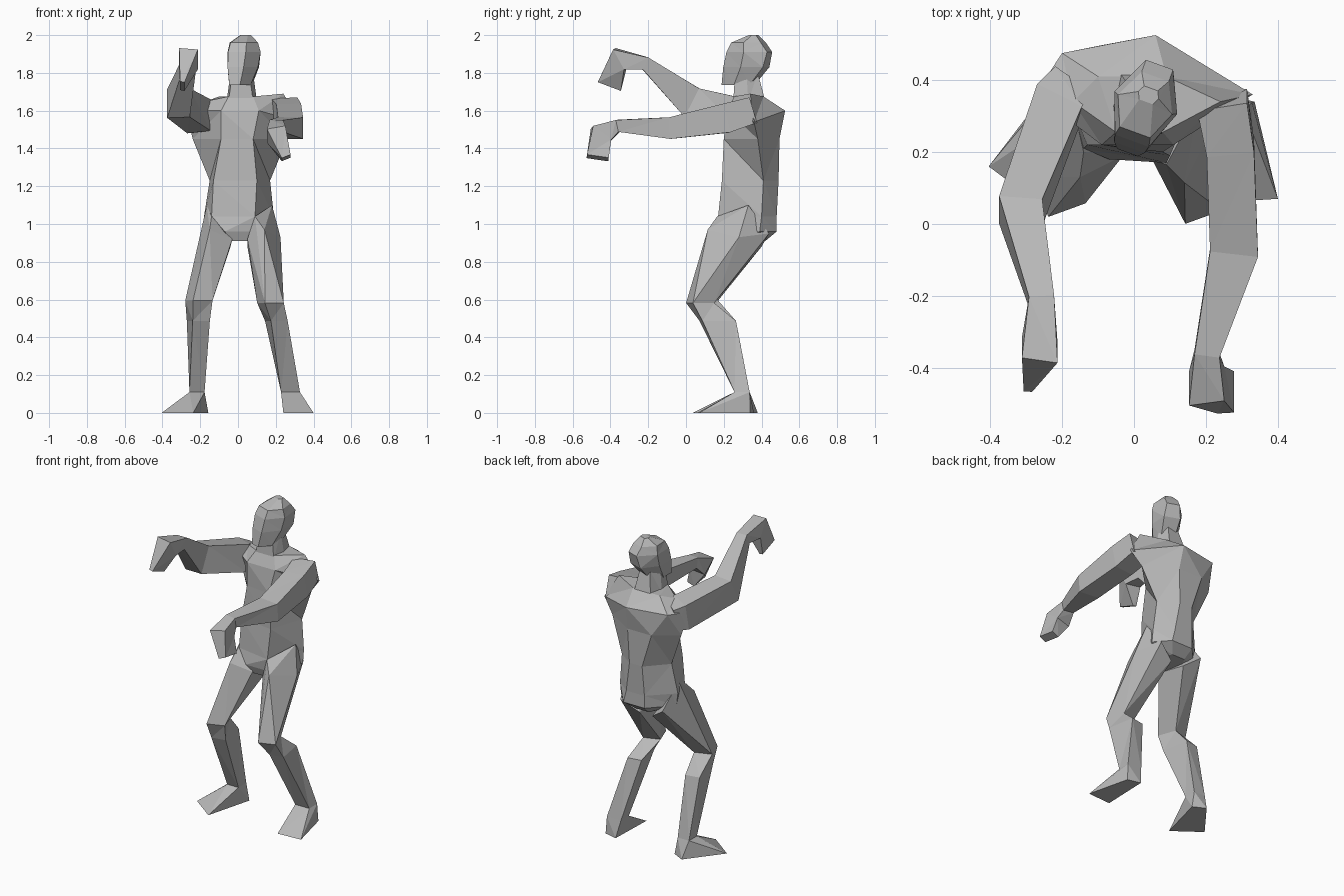
import bpy
import bmesh
from math import radians
from mathutils import Matrix, Vector

default_cube = bpy.data.objects.get("Cube")
if default_cube:
    bpy.data.objects.remove(default_cube, do_unlink=True)

# One plain grey for the whole figure
grey = bpy.data.materials.new("plain_grey")
grey.use_nodes = True
grey_value = (0.48, 0.48, 0.48, 1)
grey.diffuse_color = grey_value
grey.node_tree.nodes["Principled BSDF"].inputs["Base Color"].default_value = grey_value


def finish(name, bm):
    """Turn a bmesh into a flat shaded grey object."""
    bmesh.ops.recalc_face_normals(bm, faces=bm.faces)
    mesh = bpy.data.meshes.new(name)
    bm.to_mesh(mesh)
    bm.free()
    mesh.materials.append(grey)
    part = bpy.data.objects.new(name, mesh)
    bpy.context.collection.objects.link(part)
    return part


def loft(name, rings):
    """Skin a stack of rings and cap both ends."""
    bm = bmesh.new()
    loops = [[bm.verts.new(point) for point in ring] for ring in rings]
    for lower, upper in zip(loops, loops[1:]):
        count = len(lower)
        for i in range(count):
            j = (i + 1) % count
            bm.faces.new((lower[i], lower[j], upper[j], upper[i]))
    bm.faces.new(loops[0])
    bm.faces.new(loops[-1])
    bmesh.ops.triangulate(bm, faces=bm.faces[:])
    return finish(name, bm)


def hull(name, points):
    bm = bmesh.new()
    for point in points:
        bm.verts.new(point)
    bmesh.ops.convex_hull(bm, input=bm.verts[:])
    return finish(name, bm)


def limb(name, joints):
    """Four-sided tube; each joint is (centre, half width, half thickness)."""
    centres = [Vector(joint[0]) for joint in joints]
    rings = []
    for i, (centre, width, thickness) in enumerate(joints):
        here = centres[i]
        tangent = Vector()
        if i > 0:
            tangent += (here - centres[i - 1]).normalized()
        if i < len(centres) - 1:
            tangent += (centres[i + 1] - here).normalized()
        tangent.normalize()
        side = Vector((1, 0, 0))
        side = (side - tangent * side.dot(tangent)).normalized()
        across = tangent.cross(side)
        rings.append([here + side * width * a + across * thickness * b
                      for a, b in ((-1, -1), (1, -1), (1, 1), (-1, 1))])
    return loft(name, rings)


def body_ring(z, front, back, sides, front_skew=0, back_skew=0, lean=0, drop=(0, 0)):
    """Six-point ring; each group is (left x, right x, y).
    Skews move the right corners in depth, lean moves the left side back,
    drop lowers the left and right sides."""
    return [Vector((front[1], front[2] + front_skew, z)), Vector((front[0], front[2], z)),
            Vector((sides[0], sides[2] + lean, z - drop[0])),
            Vector((back[0], back[2], z)), Vector((back[1], back[2] + back_skew, z)),
            Vector((sides[1], sides[2], z - drop[1]))]


def level_square(x, y, z, width, depth, turn=0):
    spin = Matrix.Rotation(radians(turn), 4, "Z")
    return [Vector((x, y, z)) + spin @ Vector((a * width, b * depth, 0))
            for a, b in ((-1, -1), (1, -1), (1, 1), (-1, 1))]


# Torso, from crotch to collar
loft("torso", [
    body_ring(0.91, (0.05, -0.03, 0.20), (0.06, -0.03, 0.42), (0.12, -0.09, 0.30)),
    body_ring(0.96, (0.07, -0.07, 0.18), (0.11, -0.04, 0.48), (0.19, -0.17, 0.34), lean=0.05),
    body_ring(1.04, (0.09, -0.14, 0.17), (0.09, -0.04, 0.48), (0.19, -0.18, 0.34),
              front_skew=0.04, lean=0.06),
    body_ring(1.23, (0.10, -0.13, 0.19), (0.06, -0.03, 0.49), (0.17, -0.15, 0.36),
              front_skew=0.03, lean=0.05),
    body_ring(1.45, (0.08, -0.09, 0.20), (0.07, -0.10, 0.495), (0.26, -0.24, 0.39),
              front_skew=0.02, lean=-0.01),
    body_ring(1.60, (0.11, -0.09, 0.22), (0.06, -0.20, 0.525), (0.33, -0.275, 0.36),
              back_skew=-0.05, drop=(0.06, 0)),
    body_ring(1.675, (0.08, -0.05, 0.255), (0.09, -0.10, 0.41), (0.24, -0.17, 0.34),
              drop=(-0.015, 0.025)),
])

# Neck
loft("neck", [
    body_ring(1.65, (0.08, -0.05, 0.25), (0.08, -0.04, 0.42), (0.10, -0.06, 0.33)),
    body_ring(1.80, (0.06, -0.03, 0.26), (0.06, -0.01, 0.38), (0.08, -0.04, 0.32)),
])

# Head, built facing forward and turned a little to its right
head_turn = Matrix.Translation((0.03, 0.33, 0)) @ Matrix.Rotation(radians(-20), 4, "Z")
head_rings = []
for z, front, back, brow, cheek, nape in (
        (1.735, -0.14, 0.02, 0.03, 0.06, 0.04),
        (1.83, -0.125, 0.10, 0.045, 0.085, 0.05),
        (1.91, -0.105, 0.12, 0.05, 0.093, 0.04),
        (1.96, -0.08, 0.085, 0.045, 0.08, 0.04),
        (2.0, 0.01, 0.05, 0.02, 0.03, 0.02)):
    ring = body_ring(z, (brow, -brow, front), (nape, -nape, back),
                     (cheek, -cheek, (front + back) / 2))
    head_rings.append([head_turn @ point for point in ring])
loft("head", head_rings)

# Arms with drooping hands: inner shoulder, shoulder, elbow, wrist, knuckles, fingertips
limb("left_arm", [
    ((0.245, 0.345, 1.60), 0.07, 0.07),
    ((0.268, 0.21, 1.56), 0.066, 0.078),
    ((0.278, -0.08, 1.508), 0.067, 0.057),
    ((0.203, -0.36, 1.52), 0.035, 0.032),
    ((0.202, -0.45, 1.475), 0.05, 0.06),
    ((0.255, -0.468, 1.35), 0.025, 0.058),
])
limb("right_arm", [
    ((-0.17, 0.39, 1.56), 0.06, 0.07),
    ((-0.207, 0.34, 1.57), 0.07, 0.085),
    ((-0.315, 0.035, 1.64), 0.06, 0.085),
    ((-0.257, -0.215, 1.85), 0.035, 0.035),
    ((-0.262, -0.35, 1.875), 0.05, 0.06),
    ((-0.295, -0.405, 1.73), 0.012, 0.065),
])


def leg(side, hip, knee, calf, ankle, sole):
    """Thigh hull from hip points to a knee square, then shin and wedge foot."""
    knee, calf, ankle = (level_square(*level) for level in (knee, calf, ankle))
    hull(side + "_thigh", [Vector(point) for point in hip] + knee)
    loft(side + "_shin", [knee, calf, ankle])
    hull(side + "_foot", ankle + [Vector((x, y, 0)) for x, y in sole])


# Bent legs with feet splayed outwards
leg("left",
    [(0.05, 0.18, 0.92), (0.09, 0.165, 1.04), (0.14, 0.115, 0.97), (0.225, 0.28, 0.93),
     (0.18, 0.33, 1.1), (0.16, 0.44, 0.95), (0.05, 0.40, 0.88)],
    (0.172, 0.075, 0.582, 0.053, 0.06, 20),
    (0.203, 0.168, 0.487, 0.045, 0.09, 10),
    (0.278, 0.297, 0.11, 0.05, 0.04),
    [(0.24, 0.06), (0.40, 0.07), (0.335, 0.34), (0.25, 0.36)])
leg("right",
    [(-0.03, 0.19, 0.92), (-0.14, 0.20, 1.04), (-0.15, 0.13, 0.97), (-0.18, 0.30, 0.94),
     (-0.165, 0.31, 1.1), (-0.14, 0.44, 0.95), (-0.04, 0.40, 0.88)],
    (-0.207, 0.095, 0.595, 0.055, 0.06, 20),
    (-0.21, 0.168, 0.487, 0.046, 0.09, 10),
    (-0.217, 0.297, 0.11, 0.04, 0.04),
    [(-0.404, 0.16), (-0.237, 0.036), (-0.157, 0.34), (-0.235, 0.38)])
